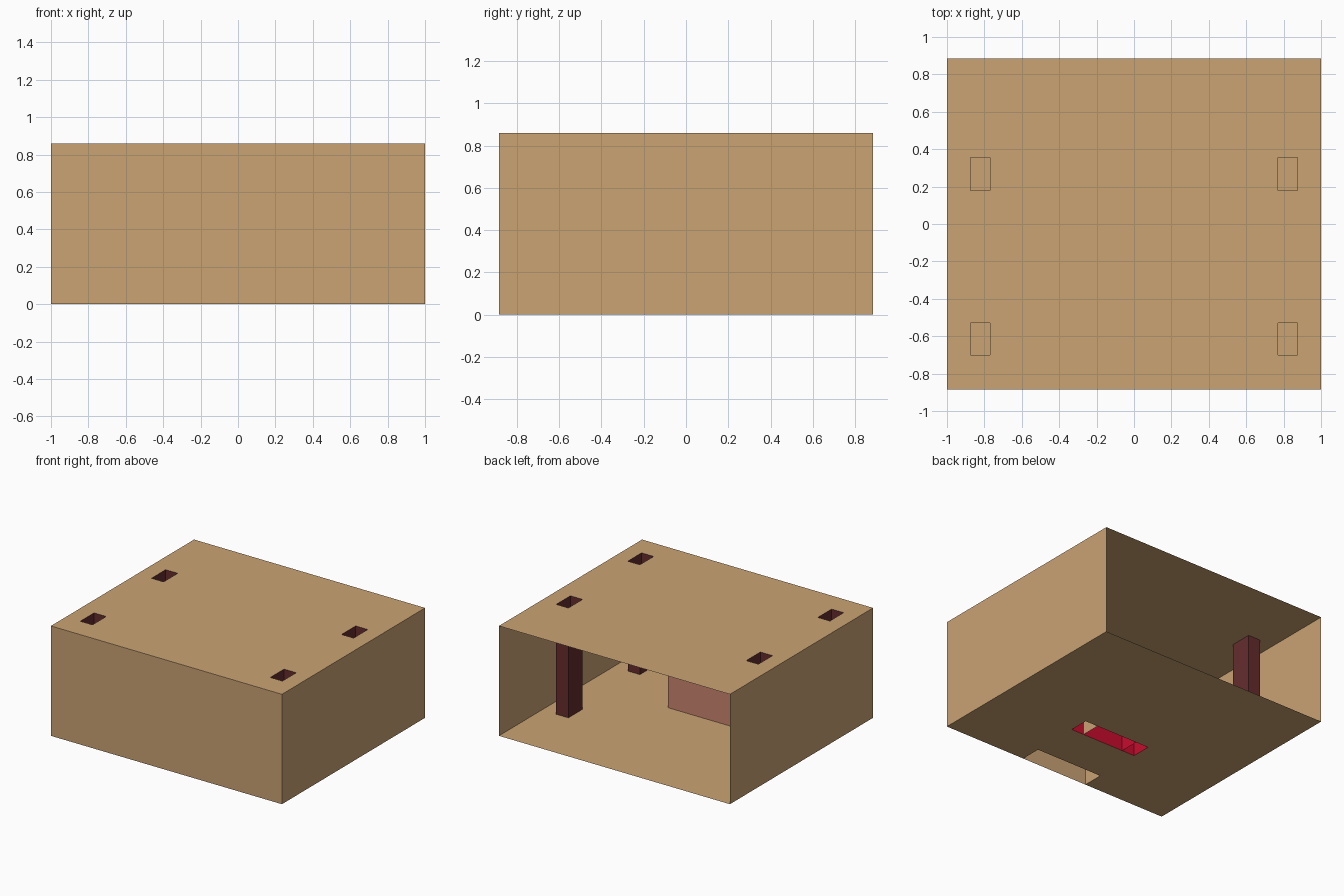
import bpy, bmesh

if "Cube" in bpy.data.objects:
    bpy.data.objects.remove(bpy.data.objects["Cube"])

X, Y, H = 1.0, 0.885, 0.86          # half width, half depth, height of the room


def material(name, r, g, b):
    lin = lambda c: (c / 255 / 12.92) if c < 11 else ((c / 255 + 0.055) / 1.055) ** 2.4
    m = bpy.data.materials.new(name)
    m.diffuse_color = (lin(r), lin(g), lin(b), 1)
    m.use_nodes = True
    m.node_tree.nodes["Principled BSDF"].inputs["Base Color"].default_value = m.diffuse_color
    return m


TAN = material("tan", 202, 163, 116)
RED = material("red", 200, 12, 46)
PINK = material("dusty_pink", 202, 132, 110)
MAROON = material("dark_maroon", 100, 44, 46)


def build(name, quads, mat):
    """One object from a list of four-cornered faces."""
    bm = bmesh.new()
    for q in quads:
        bm.faces.new([bm.verts.new(p) for p in q])
    bmesh.ops.remove_doubles(bm, verts=bm.verts, dist=1e-5)
    me = bpy.data.meshes.new(name)
    bm.to_mesh(me)
    bm.free()
    me.materials.append(mat)
    ob = bpy.data.objects.new(name, me)
    bpy.context.collection.objects.link(ob)
    return ob


def flat(x0, x1, y0, y1, z, up=True):
    q = [(x0, y0, z), (x1, y0, z), (x1, y1, z), (x0, y1, z)]
    return q if up else q[::-1]


def wall(a, b, z0, z1):
    return [(*a, z0), (*b, z0), (*b, z1), (*a, z1)]


def sheet(xs, ys, z, holes, up):
    """Grid of faces with some (column, row) cells left open."""
    return [flat(xs[i], xs[i + 1], ys[j], ys[j + 1], z, up)
            for i in range(len(xs) - 1) for j in range(len(ys) - 1)
            if (i, j) not in holes]


# Room shell, open at the back
build("front_wall", [wall((-X, -Y), (X, -Y), 0, H)], TAN)
build("right_wall", [wall((X, -Y), (X, Y), 0, H)], TAN)
build("left_wall", [wall((-X, Y), (-X, -Y), 0, H)], TAN)

# Roof with four pillar holes
PX, PY = (0.77, 0.875), [(-0.70, -0.53), (0.18, 0.355)]
build("roof", sheet([-X, -PX[1], -PX[0], PX[0], PX[1], X],
                    [-Y, *PY[0], *PY[1], Y], H,
                    {(1, 1), (1, 3), (3, 1), (3, 3)}, True), TAN)

# Floor, open beneath the counter and the front shelf
CX, CY0, CY1, SY = 0.29, -0.345, -0.19, -0.72
build("floor", sheet([-X, -CX, CX, X], [-Y, SY, CY0, CY1, Y], 0,
                     {(1, 0), (1, 2)}, False), TAN)

# Hollow pillars, open at the top
for side, sx in (("left", -1), ("right", 1)):
    for end, (y0, y1) in zip(("front", "back"), PY):
        x0, x1 = sorted((sx * PX[0], sx * PX[1]))
        c = [(x0, y0), (x1, y0), (x1, y1), (x0, y1)]
        build(f"{end}_{side}_pillar",
              [wall(c[k], c[(k + 1) % 4], 0, H) for k in range(4)], MAROON)

# Counter: red body with inner dividers and a pink back panel
CH, DX = 0.35, 0.18
build("counter_body", [
    wall((-CX, CY0), (CX, CY0), 0, CH),
    wall((CX, CY0), (CX, CY1), 0, CH),
    wall((-CX, CY1), (-CX, CY0), 0, CH),
    flat(-CX, CX, CY0, CY1, CH)], RED)
build("counter_back_panel", [wall((CX, CY1), (-CX, CY1), 0, CH)], PINK)
build("counter_left_divider", [wall((-DX, CY0), (-DX, CY1), 0, CH)], RED)
build("counter_right_divider", [wall((DX, CY0), (DX, CY1), 0, CH)], TAN)

# Shelf block against the front wall
build("front_shelf", [
    wall((CX, -Y), (CX, SY), 0, CH),
    wall((CX, SY), (-CX, SY), 0, CH),
    wall((-CX, SY), (-CX, -Y), 0, CH),
    flat(-CX, CX, -Y, SY, CH)], TAN)
